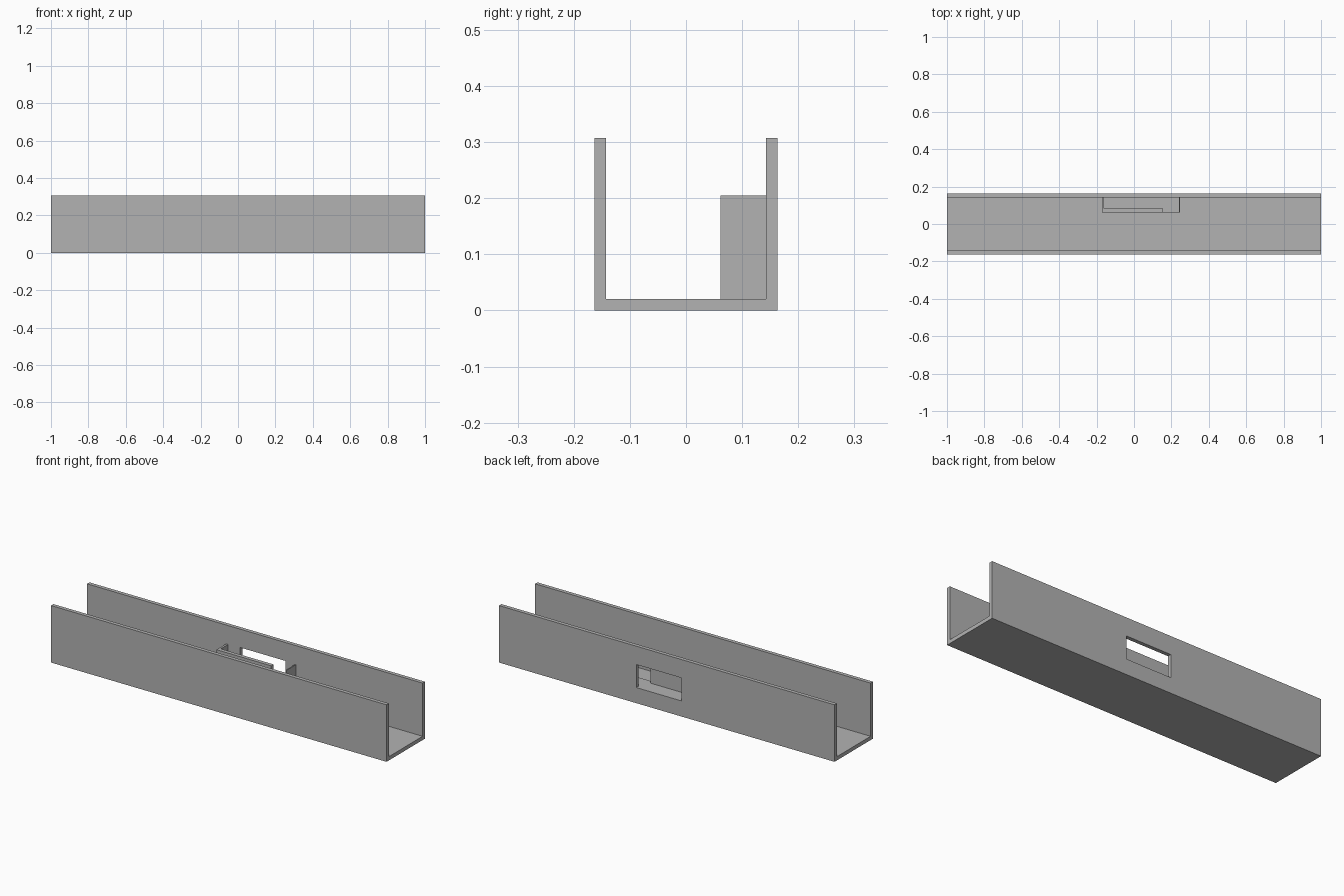
import bpy
import bmesh
from mathutils import Vector

cube = bpy.data.objects.get("Cube")
if cube:
    bpy.data.objects.remove(cube, do_unlink=True)

# Main dimensions
HALF_LENGTH, HALF_WIDTH, HEIGHT, WALL = 1.0, 0.1635, 0.307, 0.0205
INNER = HALF_WIDTH - WALL
SHELF_Z, POCKET_TOP = 0.084, 0.205

grey = bpy.data.materials.new("plain grey")
grey.use_nodes = True
colour = (0.45, 0.45, 0.45, 1.0)
grey.diffuse_color = colour
grey.node_tree.nodes["Principled BSDF"].inputs["Base Color"].default_value = colour


def add_object(name, bm):
    bmesh.ops.recalc_face_normals(bm, faces=bm.faces)
    mesh = bpy.data.meshes.new(name)
    bm.to_mesh(mesh)
    bm.free()
    mesh.materials.append(grey)
    obj = bpy.data.objects.new(name, mesh)
    bpy.context.collection.objects.link(obj)
    return obj


def box(name, low, high):
    low, high = Vector(low), Vector(high)
    bm = bmesh.new()
    bmesh.ops.create_cube(bm, size=1)
    for v in bm.verts:
        v.co = (low + high) / 2 + v.co * (high - low)
    return add_object(name, bm)


def cut(target, low, high):
    """Subtract a box from the target, then discard the cutter."""
    cutter = box("cutter", low, high)
    cutter.hide_render = True
    mod = target.modifiers.new("cut", "BOOLEAN")
    mod.operation, mod.solver, mod.object = "DIFFERENCE", "EXACT", cutter
    bpy.context.view_layer.objects.active = target
    bpy.ops.object.modifier_apply(modifier=mod.name)
    bpy.data.objects.remove(cutter, do_unlink=True)


# U-shaped channel, extruded along its length
half = [(HALF_WIDTH, 0), (HALF_WIDTH, HEIGHT), (INNER, HEIGHT), (INNER, WALL)]
profile = half + [(-y, z) for y, z in reversed(half)]
bm = bmesh.new()
face = bm.faces.new([bm.verts.new((-HALF_LENGTH, y, z)) for y, z in profile])
swept = bmesh.ops.extrude_face_region(bm, geom=[face])["geom"]
bmesh.ops.translate(bm, vec=(2 * HALF_LENGTH, 0, 0),
                    verts=[g for g in swept if isinstance(g, bmesh.types.BMVert)])
channel = add_object("channel", bm)

# Window through the back wall
cut(channel, (-0.087, INNER - 0.01, SHELF_Z), (0.182, HALF_WIDTH + 0.05, POCKET_TOP + 0.003))

# Pocket against the back wall: hollow above its shelf, notched at the front
FRONT = 0.0615
pocket = box("pocket", (-0.171, FRONT, WALL), (0.246, INNER, POCKET_TOP))
cut(pocket, (-0.16, FRONT + WALL, SHELF_Z), (0.24, INNER + 0.05, HEIGHT))
cut(pocket, (0.155, FRONT - 0.05, SHELF_Z), (0.24, INNER + 0.05, HEIGHT))
